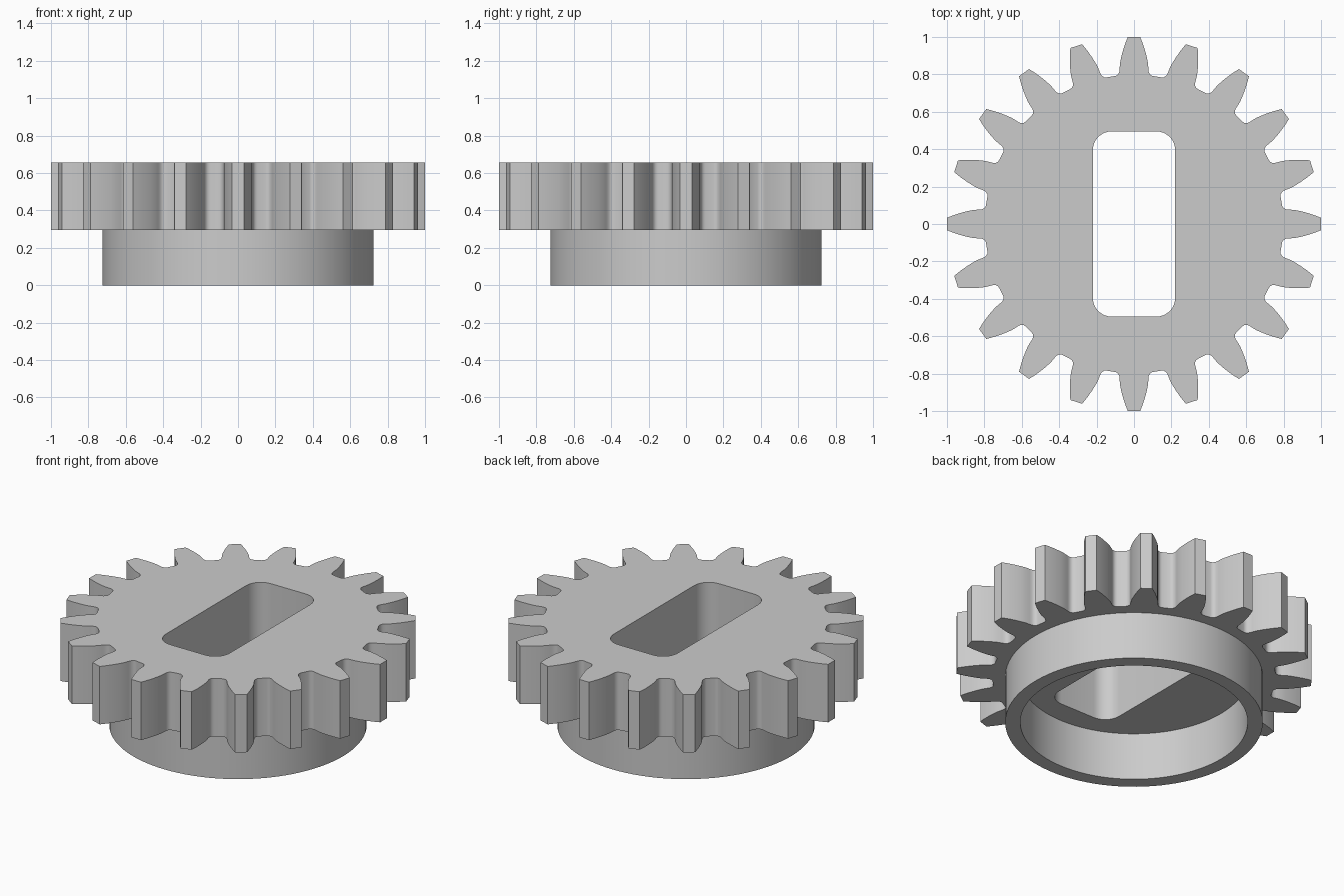
import bpy, bmesh
from math import sin, cos, pi, radians

cube = bpy.data.objects.get("Cube")
if cube:
    bpy.data.objects.remove(cube, do_unlink=True)

grey = bpy.data.materials.new("plain grey")
grey.use_nodes = True
colour = (0.6, 0.6, 0.6, 1)
grey.diffuse_color = colour
grey.node_tree.nodes["Principled BSDF"].inputs["Base Color"].default_value = colour


def circle(radius, count=96):
    return [(radius * cos(2 * pi * i / count), radius * sin(2 * pi * i / count))
            for i in range(count)]


def rounded_slot(hx, hy, r, steps=8):
    centres = [(hx - r, hy - r), (r - hx, hy - r), (r - hx, r - hy), (hx - r, r - hy)]
    return [(cx + r * cos(pi / 2 * (q + i / steps)), cy + r * sin(pi / 2 * (q + i / steps)))
            for q, (cx, cy) in enumerate(centres) for i in range(steps + 1)]


def gear_outline(teeth):
    # One flank from root to tip: (distance from axis, half width)
    flank = [(0.791, 0.102), (0.795, 0.091), (0.804, 0.083), (0.816, 0.078), (0.832, 0.077),
             (0.86, 0.075), (0.89, 0.069), (0.92, 0.061), (0.95, 0.052), (0.975, 0.043),
             (1.0, 0.033)]
    tooth = [(d, -w) for d, w in flank] + [(d, w) for d, w in reversed(flank)]
    points = []
    for i in range(teeth):
        a = 2 * pi * i / teeth
        points += [(d * cos(a) - w * sin(a), d * sin(a) + w * cos(a)) for d, w in tooth]
    return points


def pierced_plate(name, outer, inner, z0, z1, top=True):
    """Prism between two outlines, with an optional top cap."""
    bm = bmesh.new()
    rims = {z0: [], z1: []}
    for outline in (outer, inner):
        low = [bm.verts.new((x, y, z0)) for x, y in outline]
        high = [bm.verts.new((x, y, z1)) for x, y in outline]
        for i in range(len(outline)):
            j = (i + 1) % len(outline)
            bm.faces.new((low[i], low[j], high[j], high[i]))
            rims[z0].append(bm.edges.get((low[i], low[j])))
            rims[z1].append(bm.edges.get((high[i], high[j])))
    for z in ((z0, z1) if top else (z0,)):
        bmesh.ops.triangle_fill(bm, edges=rims[z], use_beauty=True)
    bmesh.ops.recalc_face_normals(bm, faces=bm.faces)
    mesh = bpy.data.meshes.new(name)
    bm.to_mesh(mesh)
    bm.free()
    mesh.materials.append(grey)
    obj = bpy.data.objects.new(name, mesh)
    bpy.context.collection.objects.link(obj)
    bpy.ops.object.select_all(action='DESELECT')
    obj.select_set(True)
    bpy.context.view_layer.objects.active = obj
    bpy.ops.object.shade_smooth_by_angle(angle=radians(32))
    return obj


# Toothed wheel with a rounded slot, on a hollow collar
pierced_plate("toothed_wheel", gear_outline(20), rounded_slot(0.22, 0.495, 0.1), 0.295, 0.655)
pierced_plate("collar", circle(0.725), circle(0.64), 0, 0.295, top=False)
